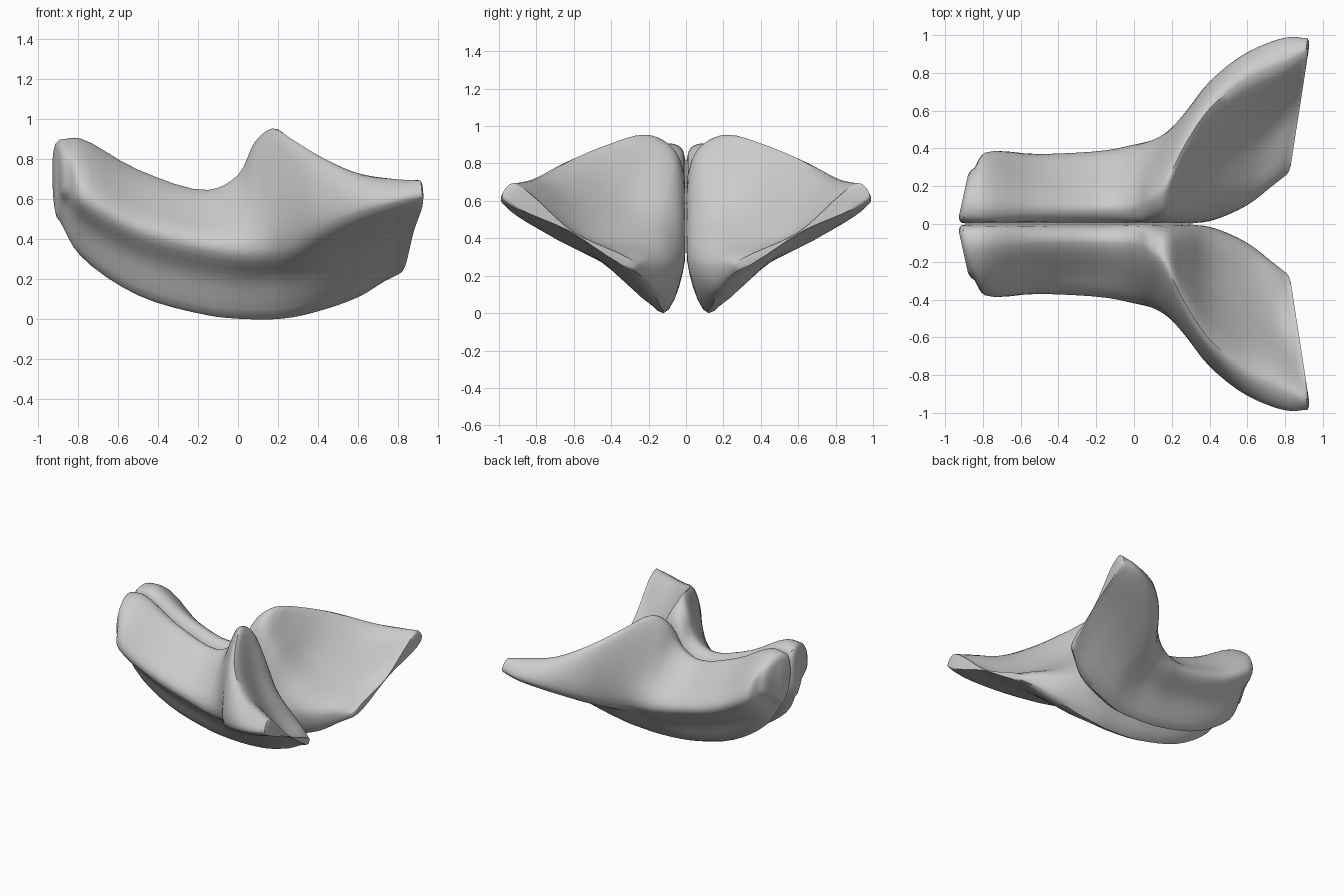
import bpy, bmesh, math
from mathutils import Vector

if "Cube" in bpy.data.objects:
    bpy.data.objects.remove(bpy.data.objects["Cube"])

# Sections of one half: (x at y=0, slant of x with y, outline of (y, z) points)
# Outline order: medial, keel, outer edge, upper flank, rim, inner face, crease
BODY = [
    (-.91, .22, [(.02, .60), (.09, .49), (.29, .64), (.27, .80), (.15, .89), (.07, .895), (.02, .86)]),
    (-.79, .00, [(.01, .50), (.12, .32), (.375, .61), (.33, .75), (.14, .895), (.06, .90), (.012, .86)]),
    (-.50, .00, [(.01, .35), (.12, .12), (.37, .46), (.26, .61), (.10, .745), (.05, .74), (.012, .69)]),
    (-.15, .00, [(.006, .28), (.12, .02), (.39, .37), (.26, .52), (.10, .645), (.05, .635), (.01, .58)]),
    (.00, .00, [(.006, .28), (.12, .003), (.42, .35), (.28, .57), (.11, .72), (.06, .71), (.01, .65)]),
]
WING = [
    (.085, .00, [(.006, .28), (.12, .00), (.44, .35), (.32, .65), (.15, .885), (.09, .87), (.02, .78)]),
    (.17, .00, [(.006, .28), (.12, .00), (.475, .36), (.41, .72), (.23, .95), (.14, .93), (.04, .83)]),
    (.27, .00, [(.006, .28), (.12, .01), (.57, .38), (.55, .72), (.42, .90), (.23, .80), (.06, .70)]),
    (.40, .00, [(.015, .28), (.14, .04), (.74, .45), (.72, .68), (.61, .82), (.31, .60), (.11, .50)]),
    (.60, .00, [(.10, .25), (.17, .11), (.90, .53), (.89, .635), (.77, .73), (.43, .47), (.14, .33)]),
    (.71, .10, [(.20, .25), (.23, .19), (.985, .59), (.965, .65), (.85, .70), (.53, .41), (.22, .30)]),
    (.767, .155, [(.26, .26), (.28, .23), (.98, .61), (.97, .66), (.92, .695), (.60, .43), (.28, .28)]),
]


def spline(pts, steps, closed):
    """Centripetal Catmull-Rom curve through the points."""
    n = len(pts)
    if closed:
        p = [pts[-1]] + pts + pts[:2]
    else:
        p = [2 * pts[0] - pts[1]] + pts + [2 * pts[-1] - pts[-2]]
    out = []
    for i in range(n if closed else n - 1):
        a, b, c, d = p[i:i + 4]
        t0 = 0
        t1 = t0 + math.sqrt((b - a).length)
        t2 = t1 + math.sqrt((c - b).length)
        t3 = t2 + math.sqrt((d - c).length)
        for k in range(steps):
            t = t1 + (t2 - t1) * k / steps
            a1 = a.lerp(b, (t - t0) / (t1 - t0))
            a2 = b.lerp(c, (t - t1) / (t2 - t1))
            a3 = c.lerp(d, (t - t2) / (t3 - t2))
            b1 = a1.lerp(a2, (t - t0) / (t2 - t0))
            b2 = a2.lerp(a3, (t - t1) / (t3 - t1))
            out.append(b1.lerp(b2, (t - t1) / (t2 - t1)))
    if not closed:
        out.append(pts[-1].copy())
    return out


def section(x, slant, outline):
    """Smooth closed outline, with the lower flank slightly hollowed."""
    pts = [Vector((x + slant * y, y, z)) for y, z in outline]
    pts.insert(2, pts[1].lerp(pts[2], .5) + Vector((0, 0, .02)))
    return spline(pts, 5, True)


def rounded(ring, scale, dx):
    """Shrunken copy of an end ring, pushed outwards."""
    mid = sum(ring, Vector()) / len(ring)
    return [mid.lerp(p, scale) + Vector((dx, 0, 0)) for p in ring]


# Smooth rails along the length, then rounded ends
rings = [section(*s) for s in BODY + WING]
rings = list(zip(*[spline(list(r), 4, False) for r in zip(*rings)]))
head, tail = rings[0], rings[-1]
rings = ([rounded(head, .75, -.026), rounded(head, .92, -.016)] + rings
         + [rounded(tail, .95, .01), rounded(tail, .85, .015)])

# Skin the grid and close both ends
bm = bmesh.new()
grid = [[bm.verts.new((p.x, max(p.y, .003), max(p.z, 0))) for p in ring] for ring in rings]
for a, b in zip(grid, grid[1:]):
    for i in range(len(a)):
        j = (i + 1) % len(a)
        bm.faces.new((a[i], a[j], b[j], b[i]))
for end in (grid[0], grid[-1]):
    bmesh.ops.triangulate(bm, faces=[bm.faces.new(end)])
bmesh.ops.recalc_face_normals(bm, faces=bm.faces)
mesh = bpy.data.meshes.new("winged_halves")
bm.to_mesh(mesh)
bm.free()

# Both halves, mirrored across the centre plane
halves = bpy.data.objects.new("winged_halves", mesh)
bpy.context.collection.objects.link(halves)
mirror = halves.modifiers.new("Mirror", 'MIRROR')
mirror.use_axis = (False, True, False)
mirror.use_mirror_merge = False
bpy.context.view_layer.objects.active = halves
halves.select_set(True)
bpy.ops.object.shade_smooth_by_angle(angle=math.radians(40))
